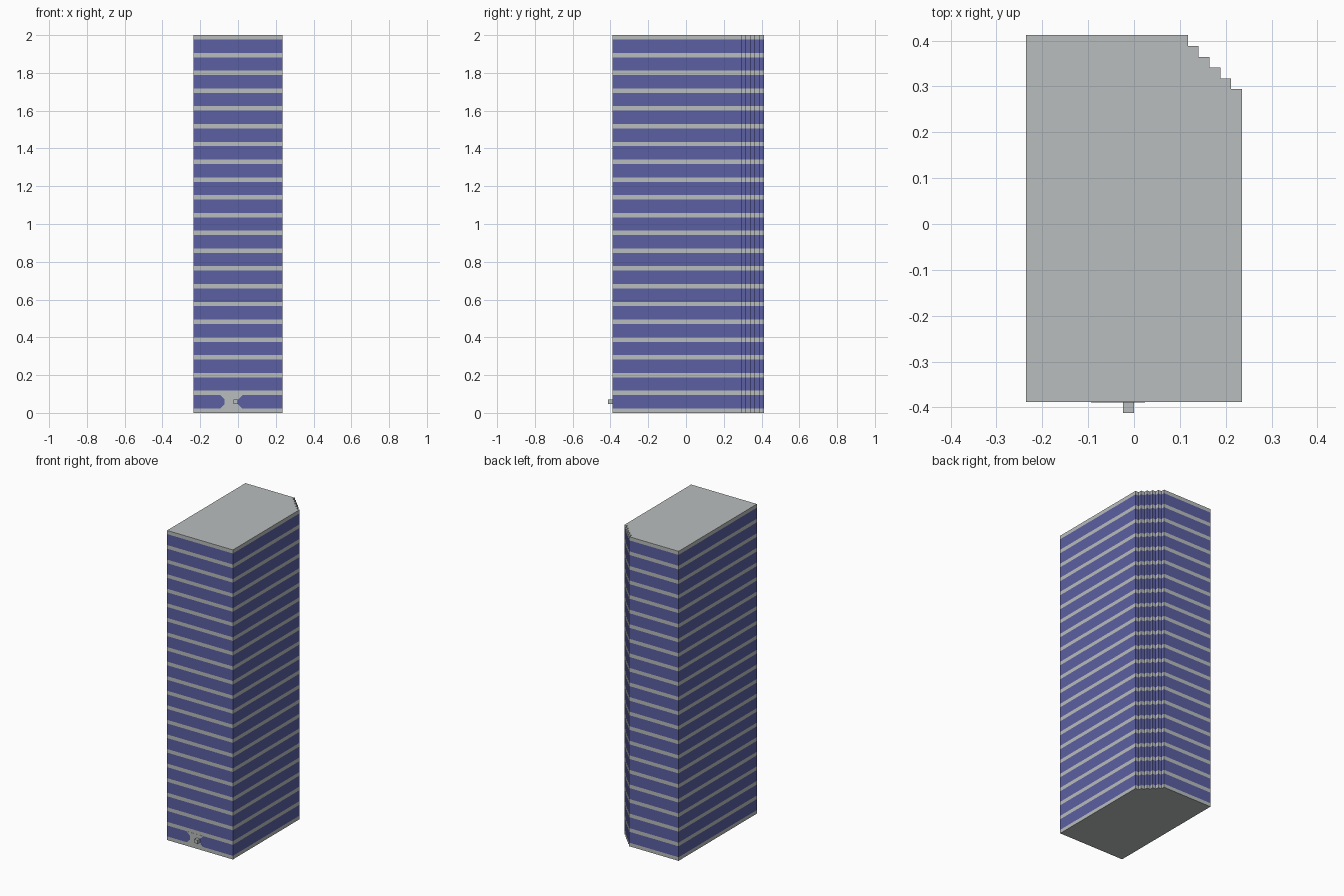
import bpy
import bmesh

cube = bpy.data.objects.get("Cube")
if cube:
    bpy.data.objects.remove(cube, do_unlink=True)

U = 2 / 85                       # one building block
FLOORS, STEPS = 21, 5
X0, X1 = -10 * U, 10 * U
Y0, Y1 = -16.5 * U, 17.5 * U


def make_material(name, color):
    mat = bpy.data.materials.new(name)
    mat.use_nodes = True
    mat.diffuse_color = color
    mat.node_tree.nodes["Principled BSDF"].inputs["Base Color"].default_value = color
    return mat


concrete = make_material("concrete grey", (0.49, 0.51, 0.51, 1))
glass = make_material("window blue", (0.105, 0.115, 0.36, 1))


def finish(name, bm, materials):
    bmesh.ops.recalc_face_normals(bm, faces=bm.faces[:])
    mesh = bpy.data.meshes.new(name)
    bm.to_mesh(mesh)
    bm.free()
    for mat in materials:
        mesh.materials.append(mat)
    obj = bpy.data.objects.new(name, mesh)
    bpy.context.collection.objects.link(obj)
    return obj


# Floor plan: rectangle with one corner cut back in steps
plan = [(X0, Y0), (X1, Y0)]
for i in range(STEPS):
    y = Y1 - (STEPS - i) * U
    plan += [(X1 - i * U, y), (X1 - (i + 1) * U, y)]
plan += [(X1 - STEPS * U, Y1), (X0, Y1)]

# Heights alternate between a thin concrete slab and a tall window band
levels = [0]
for floor in range(FLOORS):
    levels += [levels[-1] + U, levels[-1] + 4 * U]
levels.append(levels[-1] + U)

# Tower: stacked rings of walls, with the window bands coloured
bm = bmesh.new()
rings = [[bm.verts.new((x, y, z)) for x, y in plan] for z in levels]
for band, (low, high) in enumerate(zip(rings, rings[1:])):
    for i in range(len(plan)):
        j = (i + 1) % len(plan)
        wall = bm.faces.new((low[i], low[j], high[j], high[i]))
        wall.material_index = band % 2
bm.faces.new(rings[0])
bm.faces.new(rings[-1])
finish("tower", bm, (concrete, glass))

# Door: thin plate with flared corners on the lowest window band
outline = [(-4, 1), (1, 1), (0, 2), (0, 3), (1, 4), (-4, 4), (-3, 3), (-3, 2)]
bm = bmesh.new()
door = bm.faces.new([bm.verts.new((x * U, Y0, z * U)) for x, z in outline])
extruded = bmesh.ops.extrude_face_region(bm, geom=[door])["geom"]
for v in extruded:
    if isinstance(v, bmesh.types.BMVert):
        v.co.y -= 0.001
finish("door", bm, (concrete,))

# Door handle: a single block
bm = bmesh.new()
bmesh.ops.create_cube(bm, size=U)
handle = finish("door_handle", bm, (concrete,))
handle.location = (-U / 2, Y0 - U / 2, 2.5 * U)
